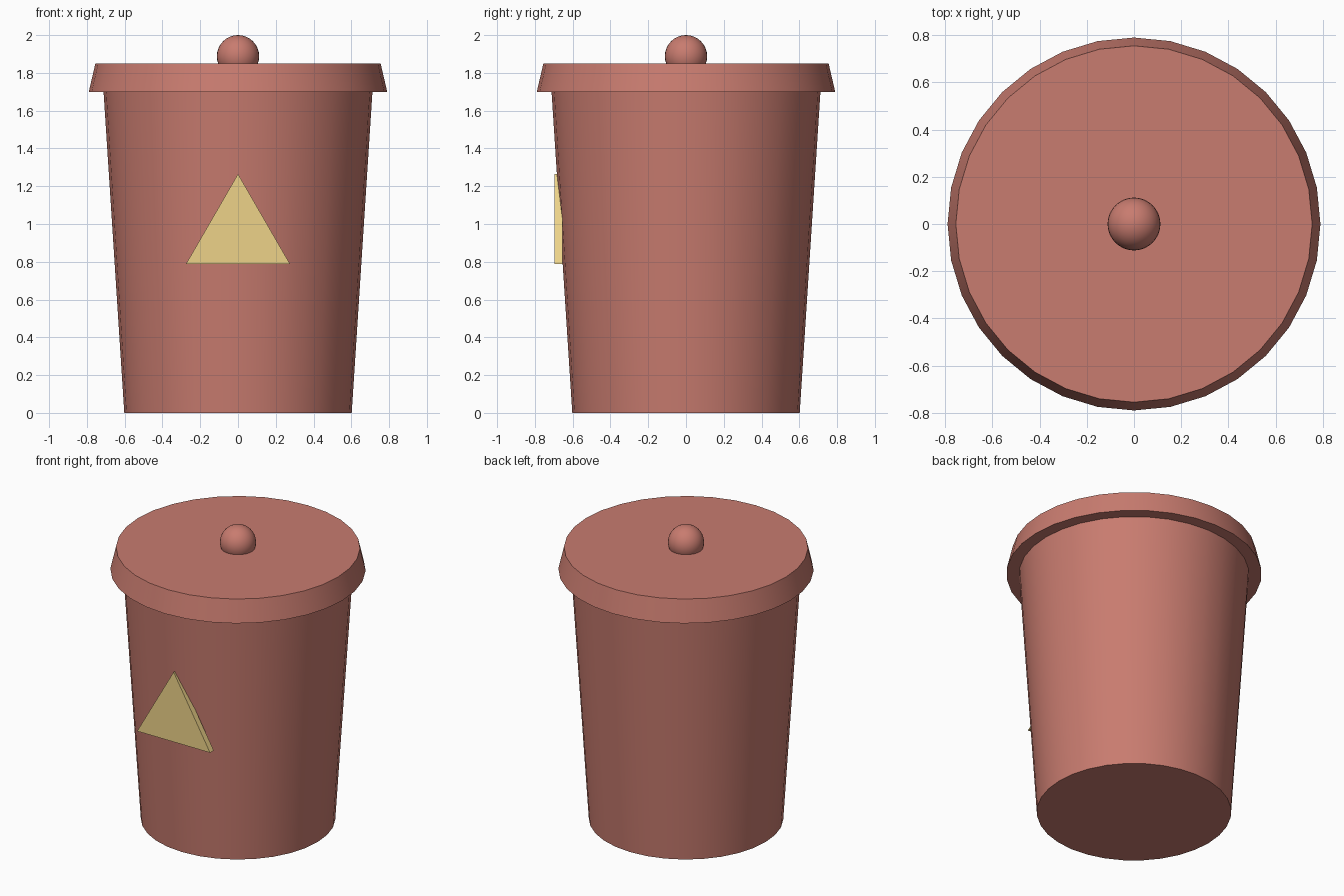
import bpy
from math import pi

if "Cube" in bpy.data.objects:
    bpy.data.objects.remove(bpy.data.objects["Cube"])


def paint(obj, name, color):
    mat = bpy.data.materials.get(name) or bpy.data.materials.new(name)
    mat.diffuse_color = (*color, 1)
    mat.use_nodes = True
    mat.node_tree.nodes["Principled BSDF"].inputs["Base Color"].default_value = mat.diffuse_color
    obj.data.materials.append(mat)


def cone(name, sides, r1, r2, z0, z1):
    bpy.ops.mesh.primitive_cone_add(vertices=sides, radius1=r1, radius2=r2,
                                    depth=z1 - z0, location=(0, 0, (z0 + z1) / 2))
    obj = bpy.context.object
    obj.name = name
    return obj


RED = (0.58, 0.2, 0.16)
YELLOW = (0.85, 0.65, 0.25)

# Tapered bin body, smooth around the side
body = cone("body", 32, 0.602, 0.715, 0, 1.75)
bpy.ops.object.shade_smooth_by_angle(angle=pi / 6)
paint(body, "red", RED)

# Overhanging lid
lid = cone("lid", 32, 0.79, 0.755, 1.70, 1.85)
bpy.ops.object.shade_smooth_by_angle(angle=pi / 6)
paint(lid, "red", RED)

# Ball knob, partly sunk into the lid
bpy.ops.mesh.primitive_uv_sphere_add(segments=32, ring_count=16, radius=0.112,
                                     location=(0, 0, 1.888))
knob = bpy.context.object
knob.name = "knob"
bpy.ops.object.shade_smooth()
paint(knob, "red", RED)

# Thin triangular plate on the front, point up
bpy.ops.mesh.primitive_cylinder_add(vertices=3, radius=0.318, depth=0.04,
                                    location=(0, -0.675, 0.947),
                                    rotation=(pi / 2, 0, 0))
plate = bpy.context.object
plate.name = "triangle_plate"
paint(plate, "yellow", YELLOW)
